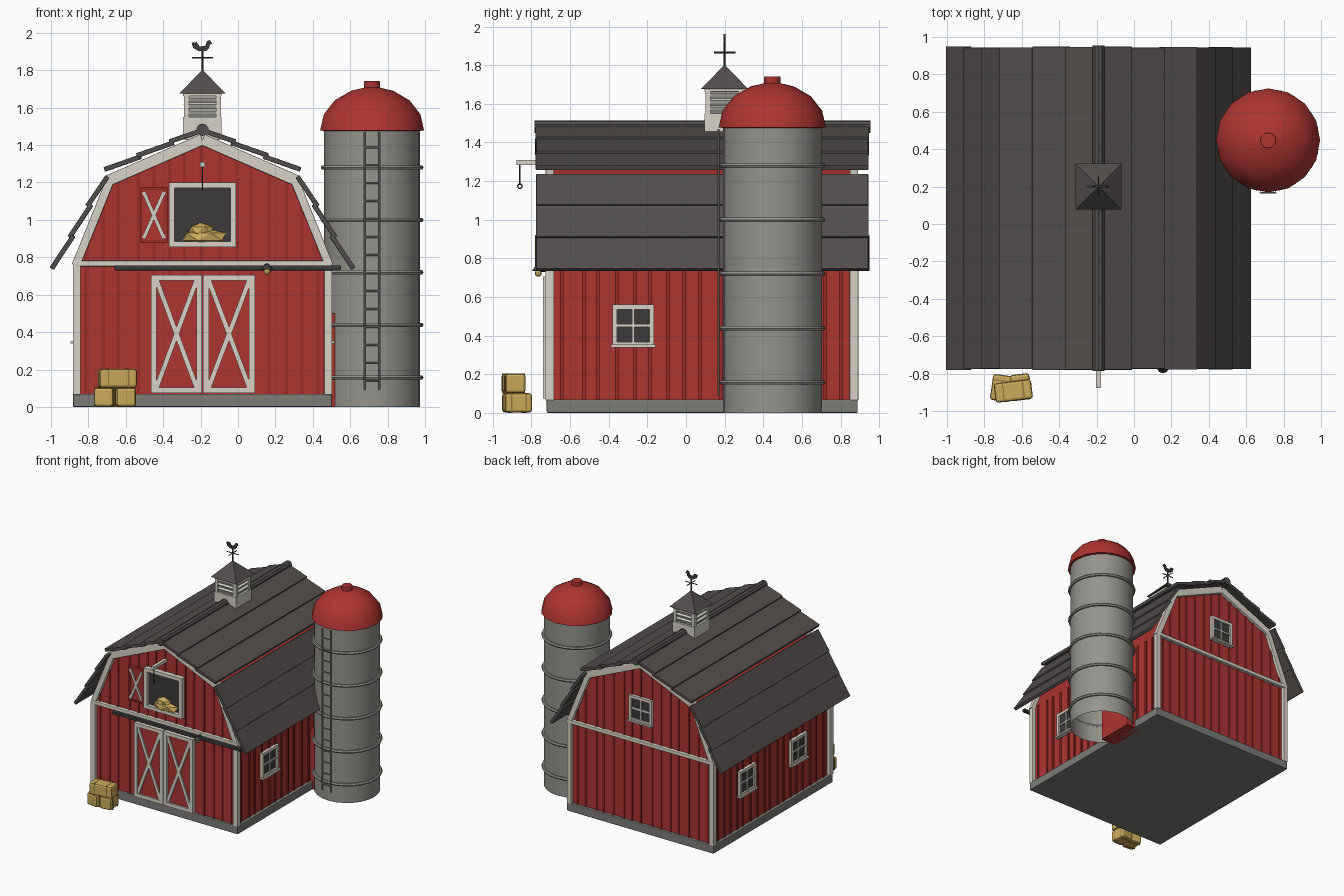
import bpy, bmesh, math, random
from mathutils import Matrix, Vector

if "Cube" in bpy.data.objects:
    bpy.data.objects.remove(bpy.data.objects["Cube"])

random.seed(4)
CX, FRONT, BACK = -0.19, -0.70, 0.865
SX, SY = 0.717, 0.447          # silo axis


def material(name, r, g, b):
    m = bpy.data.materials.new(name)
    m.diffuse_color = (r, g, b, 1)
    m.use_nodes = True
    m.node_tree.nodes["Principled BSDF"].inputs["Base Color"].default_value = m.diffuse_color
    return m


RED = material("barn_red", .42, .035, .03)
BATTEN = material("batten_red", .33, .025, .022)
WHITE = material("trim_white", .68, .65, .58)
ROOF = material("roof_dark", .085, .075, .072)
DARK = material("iron_dark", .045, .042, .042)
STONE = material("stone", .2, .2, .19)
STEEL = material("silo_grey", .3, .29, .265)
HAY = material("hay", .6, .41, .1)
I4 = Matrix()


def box(bm, c, s, M=I4):
    bmesh.ops.create_cube(bm, size=1, matrix=M @ Matrix.Translation(c) @ Matrix.Diagonal((*s, 1)))


def bar(bm, a, b, w, t, M=I4):
    # plank between two points, thickness t along y
    a, b = Vector(a), Vector(b)
    x = (b - a).normalized()
    y = Vector((0, 1, 0))
    R = Matrix((x, y, x.cross(y))).transposed().to_4x4()
    bmesh.ops.create_cube(bm, size=1, matrix=M @ Matrix.Translation((a + b) / 2) @ R
                          @ Matrix.Diagonal(((b - a).length, t, w, 1)))


def rod(bm, a, b, r, seg=8, r2=None):
    a, b = Vector(a), Vector(b)
    R = (b - a).to_track_quat('Z', 'Y').to_matrix().to_4x4()
    bmesh.ops.create_cone(bm, cap_ends=True, segments=seg, radius1=r, radius2=r if r2 is None else r2,
                          depth=(b - a).length, matrix=Matrix.Translation((a + b) / 2) @ R)


def prism(bm, pts, y0, y1):
    f = bm.faces.new([bm.verts.new((x, y0, z)) for x, z in pts])
    g = bmesh.ops.extrude_face_region(bm, geom=[f])["geom"]
    bmesh.ops.translate(bm, vec=(0, y1 - y0, 0), verts=[v for v in g if isinstance(v, bmesh.types.BMVert)])
    bm.faces.new(f.verts) if not f.is_valid else None


def lathe(bm, prof, cx, cy, seg, closed=False):
    rings = [[bm.verts.new((cx + r * math.cos(2 * math.pi * i / seg), cy + r * math.sin(2 * math.pi * i / seg), z))
              for i in range(seg)] for r, z in prof]
    for a, b in zip(rings, rings[1:] + rings[:1] if closed else rings[1:]):
        for i in range(seg):
            j = (i + 1) % seg
            bm.faces.new((a[i], a[j], b[j], b[i]))


def finish(bm, name, mat, smooth=False, bevel=0, recalc=True):
    if recalc:
        bmesh.ops.recalc_face_normals(bm, faces=bm.faces)
    me = bpy.data.meshes.new(name)
    bm.to_mesh(me)
    bm.free()
    ob = bpy.data.objects.new(name, me)
    bpy.context.collection.objects.link(ob)
    me.materials.append(mat)
    if bevel:
        mod = ob.modifiers.new("bevel", 'BEVEL')
        mod.width, mod.segments = bevel, 2
    if smooth:
        bpy.ops.object.select_all(action='DESELECT')
        ob.select_set(True)
        bpy.context.view_layer.objects.active = ob
        bpy.ops.object.shade_smooth_by_angle(angle=math.radians(35))
    return ob


def part(name, mat, build, **kw):
    bm = bmesh.new()
    build(bm)
    return finish(bm, name, mat, **kw)


def frame(bm, x0, x1, z0, z1, w, y, t, M=I4):
    for x in (x0 + w / 2, x1 - w / 2):
        box(bm, (x, y, (z0 + z1) / 2), (w, t, z1 - z0), M)
    for z in (z0 + w / 2, z1 - w / 2):
        box(bm, ((x0 + x1) / 2, y, z), (x1 - x0, t * .98, w), M)


def cross(bm, x0, x1, z0, z1, w, y, t):
    bar(bm, (x0, y, z0), (x1, y, z1), w, t)
    bar(bm, (x0, y, z1), (x1, y, z0), w, t * .9)


# Barn body and foundation
part("foundation", STONE, lambda bm: box(bm, (CX, .084, .035), (1.385, 1.61, .07)), bevel=.006)
half = [(.665, .06), (.665, .765), (.49, 1.2)]
outline = [(CX + x, z) for x, z in half] + [(CX, 1.42)] + [(CX - x, z) for x, z in half[::-1]]
part("barn_walls", RED, lambda bm: prism(bm, outline, FRONT, BACK))


def gable(d):
    d = abs(d)
    return .765 + (.665 - d) / .175 * .435 if d > .49 else 1.2 + (.49 - d) / .49 * .22


# Vertical battens on all four walls
bm = bmesh.new()
for i in range(-7, 8):
    for y in (FRONT, BACK):
        d = i * .088 + random.uniform(-.012, .012)
        h = gable(d)
        box(bm, (CX + d, y, (.07 + h) / 2), (.018, .016, h - .07))
for i in range(17):
    for s in (-1, 1):
        box(bm, (CX + s * .665, -.63 + i * .0895 + random.uniform(-.015, .015), .42), (.016, .018, .7))
finish(bm, "wall_battens", BATTEN)

# White corner posts, cross bands and gable edge boards
bm = bmesh.new()
for y, o in ((FRONT, -1), (BACK, 1)):
    yy = y + o * .005
    for s in (-1, 1):
        box(bm, (CX + s * .672, yy, .415), (.042, .045, .7))
        bar(bm, (CX + s * .678, yy, .755), (CX + s * .492, yy, 1.215), .045, .045)
        bar(bm, (CX + s * .51, yy, 1.207), (CX, yy, 1.43), .06, .043)
    box(bm, (CX, yy, .767), (1.37, .05, .03))
finish(bm, "corner_and_gable_trim", WHITE, bevel=.004)

# Gambrel roof: lapped strips, mirrored
bm = bmesh.new()
ym, yl = .084, 1.725
for s in (-1, 1):
    for (x0, z0), (x1, z1) in (((.8, .735), (.513, 1.235)), ((.522, 1.262), (0, 1.485))):
        a, b = Vector((x0, 0, z0)), Vector((x1, 0, z1))
        d = (b - a).normalized()
        n = Vector((-d.z, 0, d.x)) * -1
        for i in range(3):
            p = a.lerp(b, i / 3) + n * .008
            q = a.lerp(b, (i + 1) / 3) - n * .006 + d * (.02 if i < 2 else 0)
            T = Matrix.Translation((CX, ym, 0))
            bar(bm, (s * p.x, 0, p.z), (s * q.x, 0, q.z), .026, yl + random.uniform(-.008, .008), T)
finish(bm, "roof_strips", ROOF, bevel=.004)
part("ridge_cap", ROOF, lambda bm: rod(bm, (CX, -.785, 1.482), (CX, .955, 1.482), .033, 10))

# Double barn doors
bm, tr = bmesh.new(), bmesh.new()
for x0, x1 in ((-.465, -.192), (-.186, .09)):
    box(bm, ((x0 + x1) / 2, -.713, .39), (x1 - x0 - .01, .022, .62))
    frame(tr, x0, x1, .075, .706, .03, -.725, .03)
    cross(tr, x0 + .03, x1 - .03, .105, .676, .026, -.725, .024)
finish(bm, "barn_doors", RED)
finish(tr, "door_frames", WHITE)
part("door_track", DARK, lambda bm: box(bm, (-.054, -.74, .743), (1.21, .03, .026)), bevel=.004)

# Loft opening with shutter and hay
part("loft_opening", DARK, lambda bm: box(bm, (CX, -.706, 1.03), (.32, .012, .31)))
part("loft_frame", WHITE, lambda bm: frame(bm, -.37, -.01, .855, 1.2, .03, -.72, .045))
part("loft_shutter", RED, lambda bm: box(bm, (-.45, -.715, 1.025), (.14, .022, .29)))


def shutter_trim(bm):
    cross(bm, -.505, -.395, .9, 1.15, .02, -.73, .016)


part("shutter_cross", WHITE, shutter_trim)
part("shutter_border", BATTEN, lambda bm: frame(bm, -.522, -.378, .878, 1.172, .014, -.722, .022))


def hay_heap(bm):
    for c, s in (((-.18, -.715, .91), (.13, .05, .045)), ((-.2, -.715, .945), (.075, .045, .04))):
        bmesh.ops.create_icosphere(bm, subdivisions=1, radius=1,
                                   matrix=Matrix.Translation(c) @ Matrix.Diagonal((*s, 1)))


part("loft_hay", HAY, hay_heap)

# Hoist beam, rope and hook
part("hoist_beam", WHITE, lambda bm: box(bm, (CX, -.77, 1.297), (.026, .215, .026)))


def hoist(bm):
    rod(bm, (CX, -.86, 1.285), (CX, -.86, 1.185), .004, 6)
    ring = [(CX, -.86 + .012 * math.sin(i * math.pi / 4), 1.173 + .012 * math.cos(i * math.pi / 4)) for i in range(9)]
    for a, b in zip(ring, ring[1:]):
        rod(bm, a, b, .004, 5)


part("hoist_rope_and_hook", DARK, hoist)

# Wall lamp over the door
part("lamp_shade", DARK, lambda bm: (rod(bm, (.155, -.765, .735), (.155, -.765, .765), .033, 10, .012),
                                     rod(bm, (.155, -.765, .755), (.155, -.70, .765), .007)))
part("lamp_bulb", HAY, lambda bm: bmesh.ops.create_uvsphere(
    bm, u_segments=8, v_segments=6, radius=.018, matrix=Matrix.Translation((.155, -.765, .723))), smooth=True)

# Windows: right wall, two on left wall, back gable
wf, wp = bmesh.new(), bmesh.new()
for x, y, z, ang in ((CX + .665, -.273, .452, 90), (CX - .665, -.273, .452, -90),
                     (CX - .665, .42, .452, -90), (CX, BACK, 1.04, 180)):
    M = Matrix.Translation((x, y, z)) @ Matrix.Rotation(math.radians(ang), 4, 'Z')
    box(wp, (0, -.006, 0), (.2, .014, .2), M)
    frame(wf, -.108, .108, -.108, .108, .024, -.012, .03, M)
    box(wf, (0, -.012, 0), (.014, .02, .19), M)
    box(wf, (0, -.012, 0), (.19, .019, .014), M)
    box(wf, (0, -.02, -.106), (.23, .04, .014), M)
finish(wf, "window_frames", WHITE)
finish(wp, "window_panes", DARK)

# Cupola with louvres and pyramid roof
CY = .2
part("cupola_core", STONE, lambda bm: box(bm, (CX, CY, 1.55), (.17, .17, .26)))
bm = bmesh.new()
for i in range(4):
    M = Matrix.Translation((CX, CY, 0)) @ Matrix.Rotation(i * math.pi / 2, 4, 'Z')
    box(bm, (.086, -.086, 1.56), (.026, .026, .24), M)
    for z in (1.58, 1.615, 1.65):
        L = Matrix.Translation((0, -.088, z)) @ Matrix.Rotation(math.radians(30), 4, 'X')
        box(bm, (0, 0, 0), (.15, .02, .018), M @ L)
for z, h in ((1.49, .12), (1.672, .018)):
    box(bm, (CX, CY, z), (.206, .206, h))
finish(bm, "cupola_frame", WHITE)


def cupola_top(bm):
    M = Matrix.Translation((CX, CY, 1.738)) @ Matrix.Rotation(math.pi / 4, 4, 'Z')
    bmesh.ops.create_cone(bm, cap_ends=True, segments=4, radius1=.173, radius2=.006, depth=.122, matrix=M)


part("cupola_roof", ROOF, cupola_top)


# Weathervane with rooster silhouette
def vane(bm):
    rod(bm, (CX, CY, 1.78), (CX, CY, 1.92), .005, 6)
    for d in ((.055, 0, 0), (0, .055, 0)):
        rod(bm, Vector((CX, CY, 1.866)) - Vector(d), Vector((CX, CY, 1.866)) + Vector(d), .004, 6)
    bird = [(-.02, 1.902), (.02, 1.902), (.036, 1.92), (.04, 1.938), (.053, 1.94), (.04, 1.962), (.024, 1.955),
            (.014, 1.93), (-.015, 1.927), (-.03, 1.95), (-.058, 1.948), (-.05, 1.92)]
    prism(bm, [(CX + x, z) for x, z in bird], CY - .005, CY + .005)


part("weathervane", DARK, vane)

# Silo: open shell, hoops, dome, cap and ladder
part("silo_body", STEEL, lambda bm: lathe(bm, [(.256, 0), (.256, 1.49)], SX, SY, 24), smooth=True, recalc=False)
bm = bmesh.new()
for z in (.157, .438, .72, 1.0, 1.28):
    lathe(bm, [(.262 + .013 * math.cos(k * math.pi / 3), z + .013 * math.sin(k * math.pi / 3)) for k in range(6)],
          SX, SY, 24, True)
finish(bm, "silo_hoops", STEEL, smooth=True)
dome = [(.25, 1.475)] + [(.278 * math.cos(math.radians(a)), 1.478 + .232 * math.sin(math.radians(a)))
                         for a in (0, 22, 44, 66, 82)]
part("silo_dome", RED, lambda bm: lathe(bm, dome, SX, SY, 16), smooth=True, recalc=False)
part("silo_cap", RED, lambda bm: rod(bm, (SX, SY, 1.69), (SX, SY, 1.742), .043, 12), bevel=.005)
bm = bmesh.new()
for x in (SX - .04, SX + .04):
    rod(bm, (x, .168, .09), (x, .168, 1.47), .006, 6)
for i in range(14):
    rod(bm, (SX - .04, .168, .14 + i * .096), (SX + .04, .168, .14 + i * .096), .005, 6)
finish(bm, "silo_ladder", STEEL)
part("silo_link", RED, lambda bm: box(bm, (.515, .45, .25), (.14, .32, .5)))

# Stacked hay bales with twine
hb, tw = bmesh.new(), bmesh.new()
for x, y, z, ang, l in ((-.71, -.877, .052, 82, .14), (-.605, -.872, .052, 97, .14), (-.645, -.893, .153, 7, .2)):
    M = Matrix.Translation((x, y, z)) @ Matrix.Rotation(math.radians(ang), 4, 'Z')
    box(hb, (0, 0, 0), (l, .104, .1), M)
    for k in (-.27, .27):
        box(tw, (l * k, 0, 0), (.007, .107, .103), M)
finish(hb, "hay_bales", HAY, bevel=.014)
finish(tw, "bale_twine", material("twine", .3, .19, .05), bevel=.0)
